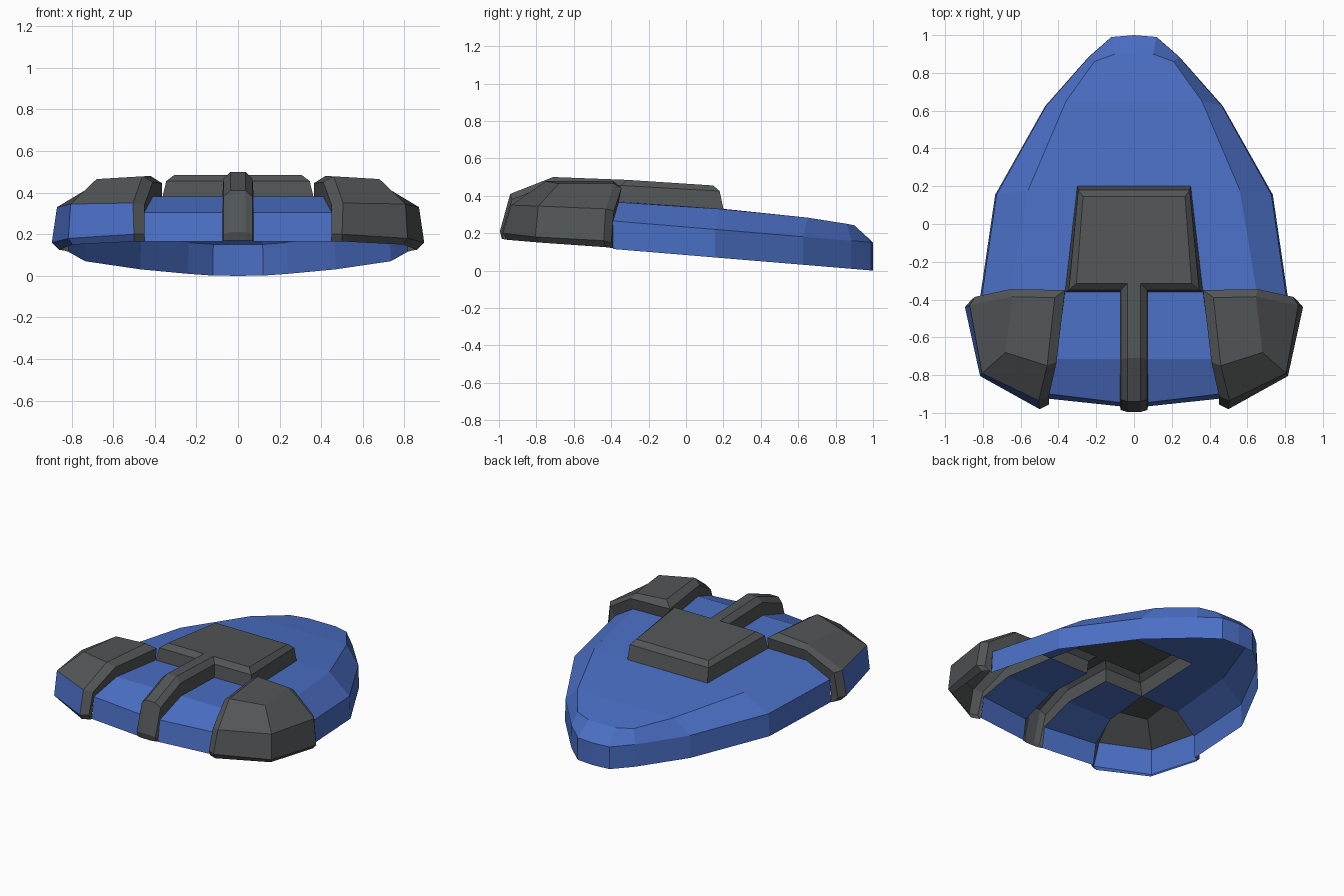
import bpy
import bmesh

cube = bpy.data.objects.get("Cube")
if cube:
    bpy.data.objects.remove(cube, do_unlink=True)


def make_material(name, colour):
    mat = bpy.data.materials.new(name)
    mat.use_nodes = True
    mat.diffuse_color = colour
    mat.node_tree.nodes["Principled BSDF"].inputs["Base Color"].default_value = colour
    return mat


BLUE = make_material("armour blue", (0.07, 0.16, 0.56, 1))
GREY = make_material("dark grey", (0.085, 0.092, 0.095, 1))


def rim(y):
    """Height of the sloping lower edge."""
    return 0.083 * (1 - y)


def bridge(first, second):
    """Quads between two point rows of equal length."""
    rows = zip(first, first[1:], second[1:], second)
    return [list(quad) for quad in rows]


def build(name, groups, side=1, mirror=True):
    """Make one open sheet from (material, faces) groups."""
    bm = bmesh.new()
    for index, (mat, faces) in enumerate(groups):
        for points in faces:
            verts = [bm.verts.new((side * x, y, z)) for x, y, z in points]
            bm.faces.new(verts).material_index = index
    bmesh.ops.remove_doubles(bm, verts=bm.verts, dist=0.0005)
    bmesh.ops.recalc_face_normals(bm, faces=bm.faces)
    if sum(f.normal.z * f.calc_area() for f in bm.faces) < 0:
        bmesh.ops.reverse_faces(bm, faces=bm.faces)
    mesh = bpy.data.meshes.new(name)
    bm.to_mesh(mesh)
    bm.free()
    for mat, faces in groups:
        mesh.materials.append(mat)
    obj = bpy.data.objects.new(name, mesh)
    bpy.context.collection.objects.link(obj)
    if mirror:
        mod = obj.modifiers.new("Mirror", 'MIRROR')
        mod.use_clip = True
    return obj


# Main shell: top edge, shoulder and rim, from the side round to the tip
top = [(0.65, -0.36, 0.365), (0.56, 0.18, 0.33), (0.36, 0.65, 0.283),
       (0.21, 0.86, 0.25), (0.1, 0.9, 0.242), (0, 0.9, 0.242)]
outline = [(0.815, -0.39), (0.735, 0.155), (0.47, 0.625),
           (0.24, 0.885), (0.12, 0.99), (0, 1)]
shoulder = [(x * 0.99, y, rim(y) + 0.15) for x, y in outline]
lower = [(x, y, rim(y)) for x, y in outline]

hole_front = (0.365, -0.36, 0.37)
hole_back = (0.3, 0.2, 0.33)
ridge = (0, 0.65, 0.283)
plates = [
    [hole_front, top[0], top[1], hole_back],
    [(0, 0.2, 0.33), hole_back, top[1], top[2], ridge],
    [ridge] + top[2:],
]
build("main_shell", [(BLUE, plates + bridge(top, shoulder) + bridge(shoulder, lower))])

# Front bays beside the centre strip
bay_inner = [(0.075, -0.36, 0.37), (0.075, -0.715, 0.38),
             (0.075, -0.945, 0.305), (0.075, -0.965, 0.165)]
bay_outer = [hole_front, (0.41, -0.715, 0.38),
             (0.45, -0.9, 0.305), (0.45, -0.925, 0.165)]
build("front_bay", [(BLUE, bridge(bay_inner, bay_outer))], mirror=True)

# Centre pad and strip: top edge, chamfer edge and foot, front to back
pad_top = [(0.035, -0.985, 0.17), (0.035, -0.995, 0.21), (0.035, -0.94, 0.41),
           (0.035, -0.71, 0.5), (0.035, -0.315, 0.485),
           (0.305, -0.315, 0.485), (0.27, 0.145, 0.455), (0, 0.145, 0.455)]
pad_chamfer = [(0.07, -0.975, 0.168), (0.07, -0.985, 0.2), (0.07, -0.93, 0.38),
               (0.07, -0.715, 0.465), (0.07, -0.35, 0.455),
               (0.345, -0.35, 0.455), (0.295, 0.18, 0.425), (0, 0.18, 0.425)]
pad_foot = [(0.075, -0.965, 0.165), (0.075, -0.96, 0.2), bay_inner[2],
            bay_inner[1], bay_inner[0],
            hole_front, hole_back, (0, 0.2, 0.33)]
strip = pad_top[:5]
middle = [(0, y, z) for x, y, z in strip]
pad_faces = bridge(strip, middle) + [[middle[-1]] + pad_top[4:]]
pad_faces += bridge(pad_top, pad_chamfer) + bridge(pad_chamfer, pad_foot)
build("centre_pad", [(GREY, pad_faces)])

# Corner guards: rows run from the outer back edge round to the inner front
guard_crest = [(0.645, -0.385, 0.465), (0.68, -0.68, 0.465), (0.46, -0.75, 0.478)]
guard_brow = [(0.87, -0.43, 0.33), (0.805, -0.79, 0.345), (0.505, -0.935, 0.35)]
guard_base = [(0.895, -0.44, 0.16), (0.815, -0.805, 0.18), (0.5, -0.98, 0.2)]
guard_lip = [(0.86, -0.43, 0.125), (0.795, -0.785, 0.15), (0.5, -0.96, 0.165)]
guard_corner = (0.42, -0.39, 0.48)
rows = [guard_lip, guard_base, guard_brow, guard_crest]

# Chamfered border along the back and inner edges of a guard
border = [r[0] for r in rows] + [guard_corner] + [r[-1] for r in reversed(rows)]
border_chamfer = [(0.83, -0.39, 0.12), (0.86, -0.4, 0.15), (0.84, -0.385, 0.32),
                  (0.655, -0.345, 0.44), (0.365, -0.35, 0.445),
                  (0.41, -0.73, 0.45), (0.45, -0.91, 0.34),
                  (0.45, -0.955, 0.2), (0.45, -0.94, 0.165)]
border_foot = [lower[0], (0.815, -0.39, 0.15), shoulder[0], top[0], hole_front,
               bay_outer[1], bay_outer[2], (0.45, -0.92, 0.2), bay_outer[3]]

caps = bridge(guard_crest, guard_brow) + [guard_crest + [guard_corner]]
trim = bridge(border, border_chamfer) + bridge(border_chamfer, border_foot)
walls = bridge(guard_brow, guard_base) + bridge(guard_base, guard_lip)
for name, side, wall_colour in (("left_guard", 1, GREY), ("right_guard", -1, BLUE)):
    build(name, [(GREY, caps + trim), (wall_colour, walls)], side, mirror=False)
